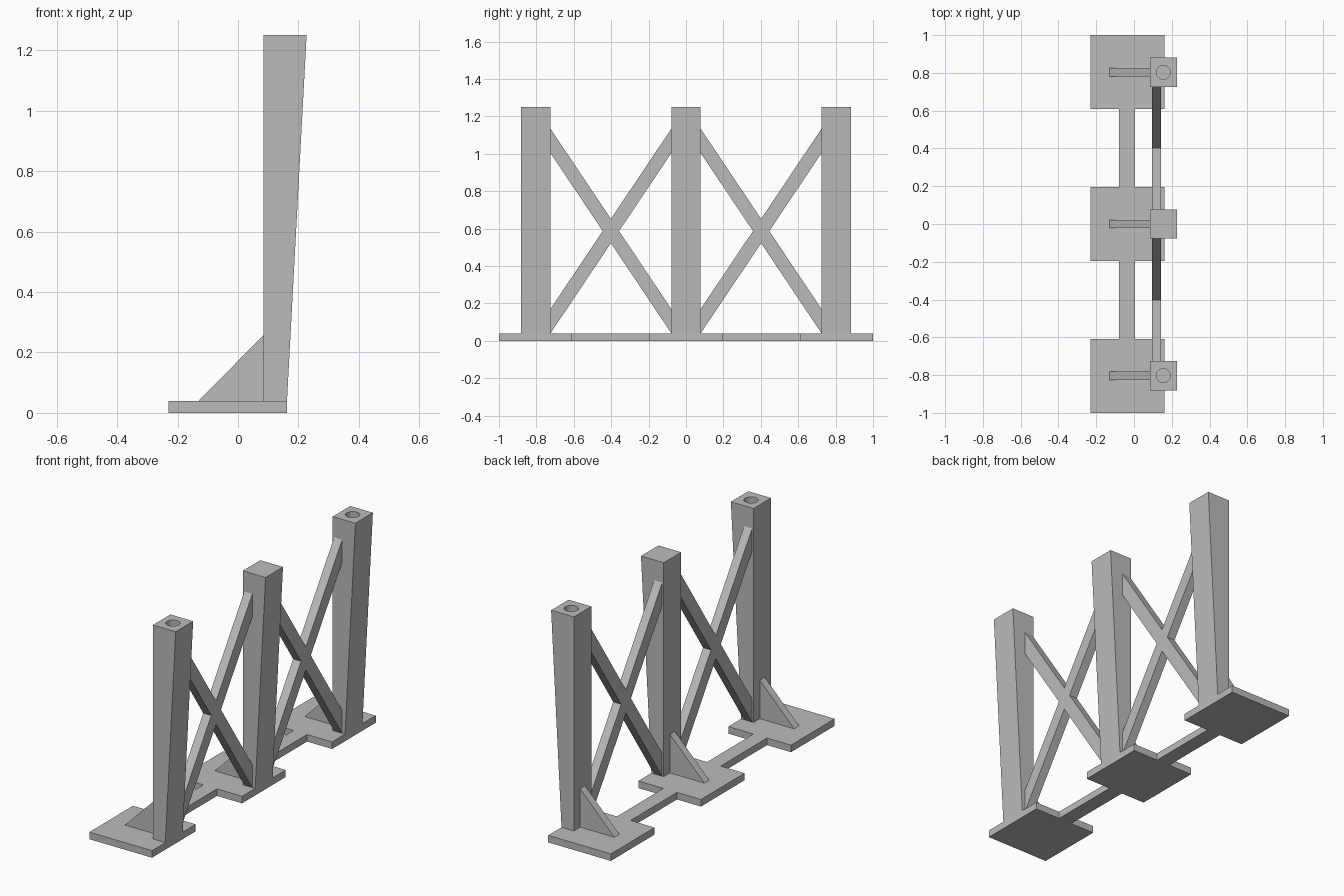
import bpy
import bmesh
from mathutils import Vector

default = bpy.data.objects.get("Cube")
if default:
    bpy.data.objects.remove(default, do_unlink=True)

# One flat grey for the whole stand
grey = bpy.data.materials.new("plain grey")
grey.use_nodes = True
COLOUR = (0.5, 0.5, 0.5, 1.0)
grey.diffuse_color = COLOUR
grey.node_tree.nodes["Principled BSDF"].inputs["Base Color"].default_value = COLOUR

BASE = 0.04        # plate thickness
TOP = 1.25         # post height
SPACING = 0.803    # distance between posts
POST_HALF = 0.078  # half the post width


def prism(name, outline, start, push):
    """Extrude a closed outline of 3D points, moved by start, along push."""
    bm = bmesh.new()
    face = bm.faces.new([bm.verts.new(Vector(p) + Vector(start)) for p in outline])
    extruded = bmesh.ops.extrude_face_region(bm, geom=[face])["geom"]
    verts = [g for g in extruded if isinstance(g, bmesh.types.BMVert)]
    bmesh.ops.translate(bm, verts=verts, vec=push)
    if face.is_valid and all(len(e.link_faces) > 2 for e in face.edges):
        bm.faces.remove(face)
    bmesh.ops.recalc_face_normals(bm, faces=bm.faces)
    mesh = bpy.data.meshes.new(name)
    bm.to_mesh(mesh)
    bm.free()
    mesh.materials.append(grey)
    obj = bpy.data.objects.new(name, mesh)
    bpy.context.collection.objects.link(obj)
    return obj


def slab(name, x0, x1, y0, y1):
    """Flat piece of the base lying on the ground."""
    outline = [(x0, y0, 0), (x1, y0, 0), (x1, y1, 0), (x0, y1, 0)]
    return prism(name, outline, (0, 0, 0), (0, 0, BASE))


def drill(post, y):
    """Shallow round socket in the top of a post."""
    bpy.ops.mesh.primitive_cylinder_add(vertices=32, radius=0.037, depth=0.08,
                                        location=(0.155, y, TOP))
    cutter = bpy.context.object
    cutter.name = "socket_cutter"
    cutter.hide_render = True
    cutter.data.materials.append(grey)
    mod = post.modifiers.new("socket", 'BOOLEAN')
    mod.operation = 'DIFFERENCE'
    mod.solver = 'EXACT'
    mod.object = cutter
    bpy.context.view_layer.objects.active = post
    bpy.ops.object.modifier_apply(modifier=mod.name)
    bpy.data.objects.remove(cutter, do_unlink=True)


# Posts with their foot plates and gussets
post_profile = [(0.085, 0, 0.02), (0.161, 0, 0.02), (0.227, 0, TOP), (0.085, 0, TOP)]
gusset_profile = [(-0.13, 0, BASE), (0.085, 0, BASE), (0.085, 0, 0.258)]
for side, label in ((-1, "front"), (0, "middle"), (1, "back")):
    y = side * SPACING
    mid = side * 0.805
    slab(label + "_foot_plate", -0.23, 0.162, mid - 0.195, mid + 0.195)
    post = prism(label + "_post", post_profile, (0, y - POST_HALF, 0), (0, 2 * POST_HALF, 0))
    prism(label + "_gusset", gusset_profile, (0, y - 0.022, 0), (0, 0.044, 0))
    if side:
        drill(post, y)

# Cross braces and ground ties between neighbouring posts
s = SPACING / 2 - POST_HALF            # half the gap between posts
low, high, t = BASE, 1.135, 0.13       # brace ends and vertical thickness
cz = (low + high) / 2                  # crossing height
w = s * t / (high - low - t)           # half width of the crossing
half = [(0, cz - t / 2), (s, low), (s, low + t), (w, cz),
        (s, high - t), (s, high), (0, cz + t / 2)]
outline = half + [(-y, z) for y, z in reversed(half[1:-1])]
brace = [(0, y, z) for y, z in outline]
for side, label in ((-1, "front"), (1, "back")):
    prism(label + "_cross_brace", brace, (0.094, side * SPACING / 2, 0), (0.05, 0, 0))
    ends = sorted((side * 0.195, side * 0.61))
    slab(label + "_ground_tie", -0.08, 0.005, *ends)
